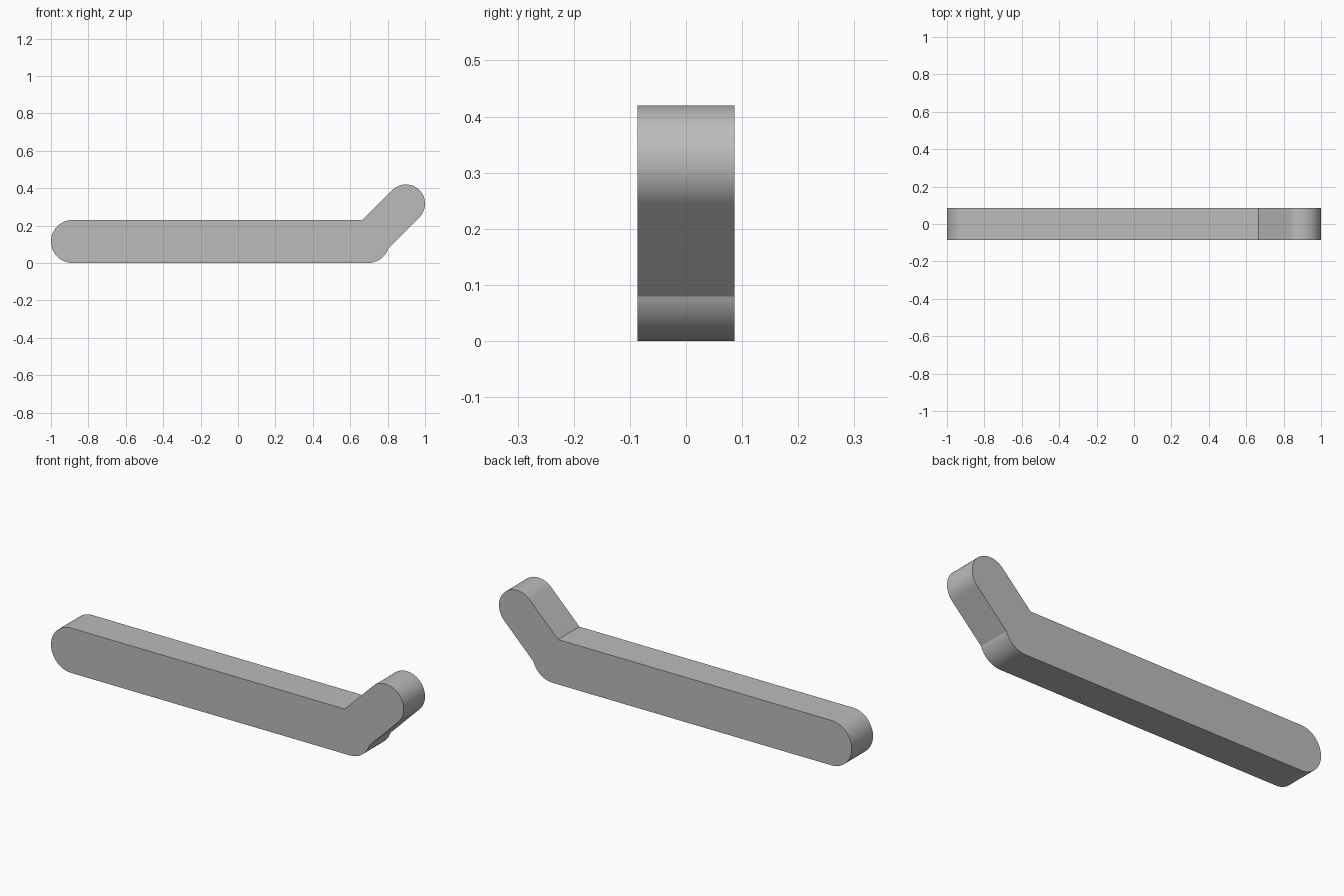
import bpy, bmesh, math

if "Cube" in bpy.data.objects:
    bpy.data.objects.remove(bpy.data.objects["Cube"])

HALF_DEPTH = 0.0865
R_BAR, R_ARM = 0.115, 0.1025
LEFT = (-0.885, 0.115)     # round end of the long bar
ELBOW = (0.695, 0.115)     # where bar and arm meet
TIP = (0.8975, 0.3175)     # round end of the short arm


def arc(center, radius, start, end, steps):
    """Points on an arc, angles in degrees."""
    pts = []
    for i in range(steps + 1):
        a = math.radians(start + (end - start) * i / steps)
        pts.append((center[0] + radius * math.cos(a), center[1] + radius * math.sin(a)))
    return pts


# Outline: left end, elbow underside, arm tip, inner corner
meet = -45 + math.degrees(math.acos(R_ARM / R_BAR))
inner_x = ELBOW[0] + R_BAR - R_ARM * math.sqrt(2)
outline = (arc(LEFT, R_BAR, 90, 270, 48)
           + arc(ELBOW, R_BAR, -90, meet, 24)
           + arc(TIP, R_ARM, -45, 135, 48)
           + [(inner_x, 2 * R_BAR)])

# Extrude the outline through the depth
bm = bmesh.new()
face = bm.faces.new([bm.verts.new((x, -HALF_DEPTH, z)) for x, z in outline])
ext = bmesh.ops.extrude_face_region(bm, geom=[face], use_keep_orig=True)
verts = [g for g in ext["geom"] if isinstance(g, bmesh.types.BMVert)]
bmesh.ops.translate(bm, vec=(0, 2 * HALF_DEPTH, 0), verts=verts)
bmesh.ops.recalc_face_normals(bm, faces=bm.faces)
mesh = bpy.data.meshes.new("bent_bar")
bm.to_mesh(mesh)
bm.free()

bar = bpy.data.objects.new("bent_bar", mesh)
bpy.context.collection.objects.link(bar)
grey = bpy.data.materials.new("grey")
grey.diffuse_color = (0.5, 0.5, 0.5, 1)
grey.use_nodes = True
grey.node_tree.nodes["Principled BSDF"].inputs["Base Color"].default_value = grey.diffuse_color
mesh.materials.append(grey)

# Smooth round ends, sharp edges
bpy.context.view_layer.objects.active = bar
bar.select_set(True)
bpy.ops.object.shade_smooth_by_angle(angle=math.radians(15))
